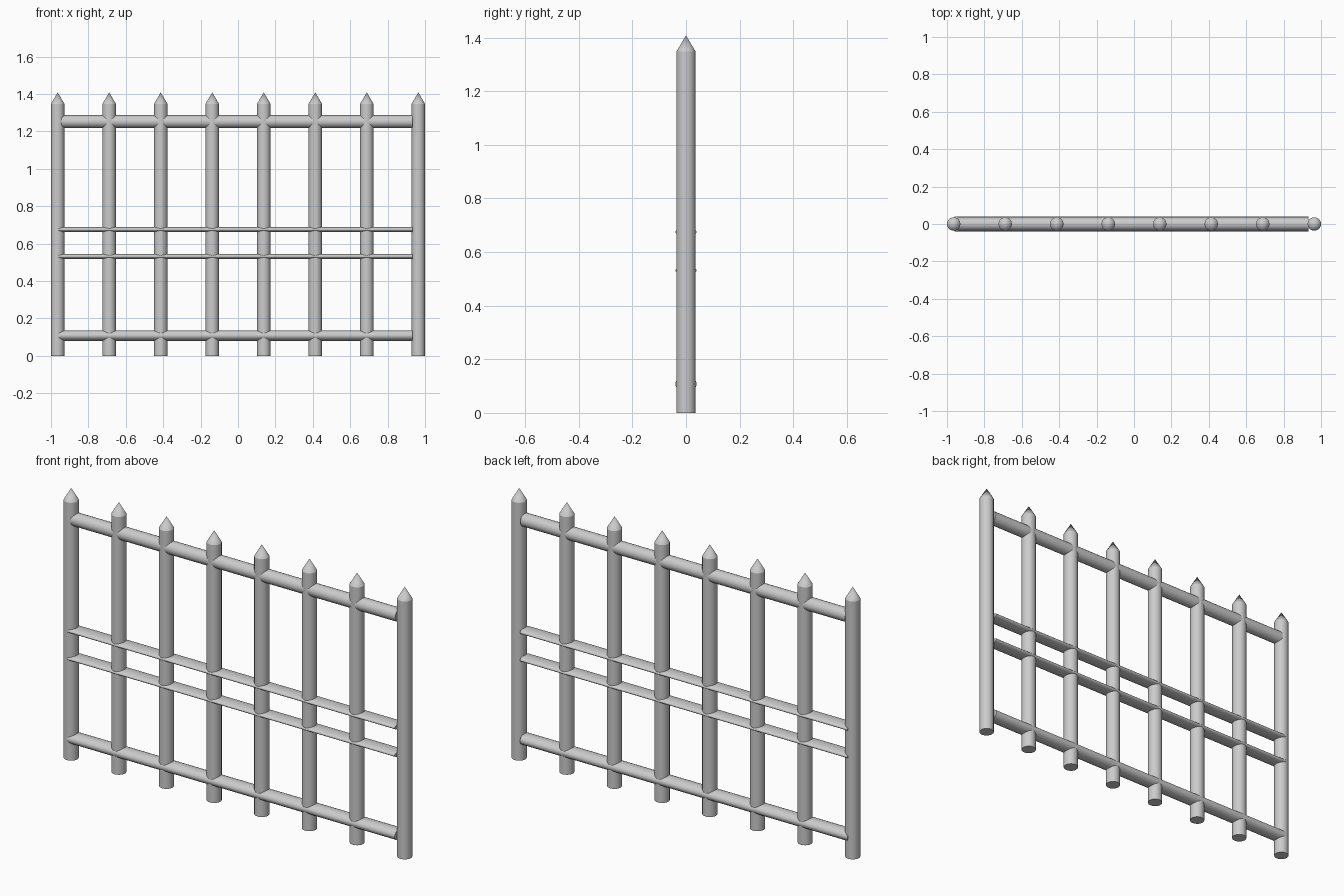
import bpy, bmesh, math
from mathutils import Matrix

if "Cube" in bpy.data.objects:
    bpy.data.objects.remove(bpy.data.objects["Cube"])


def finish(bm, name, angle=40):
    bmesh.ops.recalc_face_normals(bm, faces=bm.faces)
    me = bpy.data.meshes.new(name)
    bm.to_mesh(me)
    bm.free()
    ob = bpy.data.objects.new(name, me)
    bpy.context.collection.objects.link(ob)
    bpy.ops.object.select_all(action='DESELECT')
    ob.select_set(True)
    bpy.context.view_layer.objects.active = ob
    bpy.ops.object.shade_smooth_by_angle(angle=math.radians(angle))
    return ob


def post(x, r=0.036, shoulder=1.347, tip=1.408, sides=20):
    """Round post drawn out to a pointed tip."""
    bm = bmesh.new()
    bmesh.ops.create_circle(bm, cap_ends=True, segments=sides, radius=r)
    top = bmesh.ops.extrude_face_region(bm, geom=bm.faces[:])['geom']
    ring = [v for v in top if isinstance(v, bmesh.types.BMVert)]
    bmesh.ops.translate(bm, verts=ring, vec=(0, 0, shoulder))
    cap = [f for f in top if isinstance(f, bmesh.types.BMFace)]
    poked = bmesh.ops.poke(bm, faces=cap)
    poked['verts'][0].co.z = tip
    bmesh.ops.translate(bm, verts=bm.verts, vec=(x, 0, 0))
    return finish(bm, "fence_post", 30)


def rail(name, x0, x1, z, half_depth, half_height):
    """Horizontal bar with an oval section."""
    bm = bmesh.new()
    bmesh.ops.create_cone(bm, cap_ends=True, segments=20, radius1=1, radius2=1, depth=x1 - x0)
    bmesh.ops.transform(bm, verts=bm.verts, matrix=Matrix.Rotation(math.pi / 2, 4, 'Y'))
    bmesh.ops.scale(bm, verts=bm.verts, vec=(1, half_depth, half_height))
    bmesh.ops.translate(bm, verts=bm.verts, vec=((x0 + x1) / 2, 0, z))
    return finish(bm, name, 50)


# Eight pointed posts
for i in range(8):
    post(-0.964 + i * 1.928 / 7)

# Horizontal rails
rail("top_rail", -0.944, 0.933, 1.252, 0.035, 0.034)
rail("upper_middle_rail", -0.96, 0.933, 0.675, 0.04, 0.014)
rail("lower_middle_rail", -0.96, 0.933, 0.531, 0.04, 0.014)
rail("bottom_rail", -0.96, 0.933, 0.108, 0.04, 0.028)
